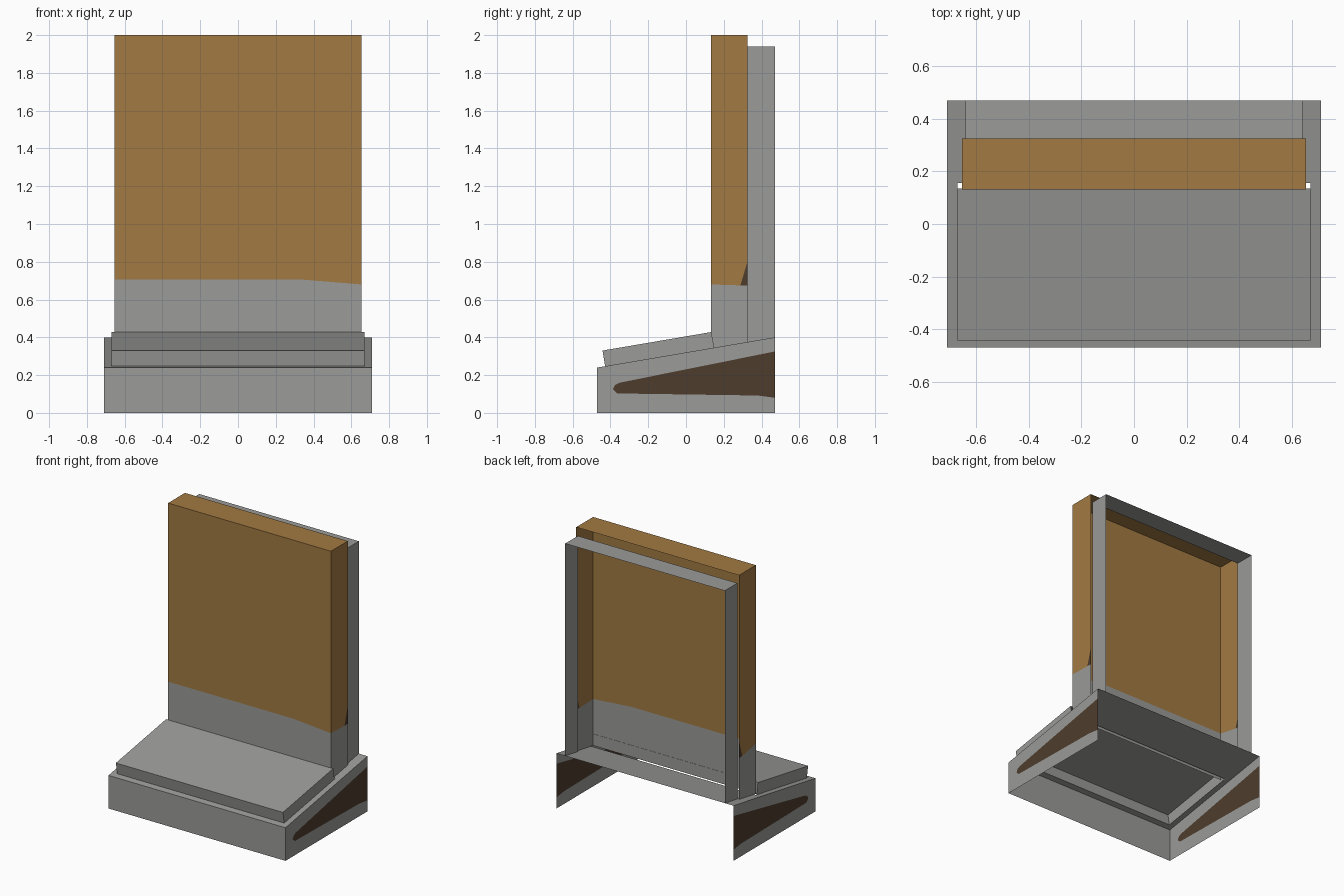
import bpy, bmesh
from mathutils import Vector

if "Cube" in bpy.data.objects:
    bpy.data.objects.remove(bpy.data.objects["Cube"])


def material(name, rgb):
    m = bpy.data.materials.new(name)
    m.diffuse_color = (*rgb, 1)
    m.use_nodes = True
    m.node_tree.nodes["Principled BSDF"].inputs["Base Color"].default_value = m.diffuse_color
    return m


MATS = [material("grey", (0.325, 0.325, 0.318)),
        material("tan_brown", (0.365, 0.195, 0.055)),
        material("dark_brown", (0.078, 0.046, 0.027))]
GREY, TAN, DARK = range(3)


def shell(name, faces, inside):
    """Open sheet shell; faces = [(points, material)], normals point away from inside."""
    bm = bmesh.new()
    for pts, mat in faces:
        f = bm.faces.new([bm.verts.new(p) for p in pts])
        f.material_index = mat
        f.normal_update()
        if f.normal.dot(f.calc_center_median() - Vector(inside)) < 0:
            f.normal_flip()
    bmesh.ops.remove_doubles(bm, verts=bm.verts, dist=1e-5)
    me = bpy.data.meshes.new(name)
    bm.to_mesh(me)
    bm.free()
    for m in MATS:
        me.materials.append(m)
    ob = bpy.data.objects.new(name, me)
    bpy.context.collection.objects.link(ob)
    return ob


def slope(y):  # height of the slanted base top
    return 0.24 + 0.16 * (y + 0.47) / 0.94


def side(x, pts):
    return [(x, y, z) for y, z in pts]


def on_top(x0, x1, y0, y1):
    return [(x, y, slope(y)) for x, y in ((x0, y0), (x1, y0), (x1, y1), (x0, y1))]


# Base: open at back and underneath, slanted top with an opening
W, Y, HX, H0, H1 = 0.71, 0.47, 0.67, -0.428, 0.155
faces = [([(-W, -Y, 0), (W, -Y, 0), (W, -Y, 0.24), (-W, -Y, 0.24)], GREY),
         (on_top(-HX, HX, -Y, H0), GREY), (on_top(-HX, HX, H1, Y), GREY)]
# dark wedge cut into each side
wedge = [(Y, 0.325), (-0.35, 0.16), (-0.375, 0.148), (-0.387, 0.125),
         (-0.365, 0.103), (0.38, 0.092), (Y, 0.08)]
for s in (-1, 1):
    faces += [(on_top(s * W, s * HX, -Y, Y), GREY),
              (side(s * W, wedge), DARK),
              (side(s * W, [(-Y, 0.125), (-Y, 0.24), (Y, 0.40)] + wedge[:4]), GREY),
              (side(s * W, [(-Y, 0.125)] + wedge[3:] + [(Y, 0), (-Y, 0)]), GREY)]
shell("base", faces, (0, 0, 0.1))

# Raised sloping tray on the base, open underneath and at the back
prof = [(H0, slope(H0)), (-0.442, 0.33), (0.134, 0.428), (0.149, slope(0.149))]
faces = [(side(s * HX, prof), GREY) for s in (-1, 1)]
for (ya, za), (yb, zb) in zip(prof[:2], prof[1:3]):
    faces.append(([(-HX, ya, za), (HX, ya, za), (HX, yb, zb), (-HX, yb, zb)], GREY))
shell("sloped_tray", faces, (0, -0.15, 0.32))

# Upright panel, open at the back, tan above a grey band
P, F, B = 0.653, 0.132, 0.325
zf, zb = slope(F), slope(B)
edge = [(P, F, 0.68), (0.35, F, 0.705), (-P, F, 0.705)]
faces = [([(-P, F, zf), (P, F, zf)] + edge, GREY),
         (edge + [(-P, F, 2), (P, F, 2)], TAN),
         ([(-P, F, 2), (P, F, 2), (P, B, 2), (-P, B, 2)], TAN)]
for s, h in ((1, 0.68), (-1, 0.705)):
    faces += [(side(s * P, [(F, zf), (B, zb), (B, 0.675), (0.288, 0.675), (F, h)]), GREY),
              (side(s * P, [(F, h), (0.288, 0.675), (B, 0.80), (B, 2), (F, 2)]), TAN),
              (side(s * P, [(0.288, 0.675), (B, 0.675), (B, 0.80)]), DARK)]
shell("upright_panel", faces, (0, 0.24, 1.1))

# Rear frame: top and two sides only
R, T = 0.64, 1.94
faces = [([(-R, B, T), (R, B, T), (R, Y, T), (-R, Y, T)], GREY)]
for s in (-1, 1):
    faces.append((side(s * R, [(B, zb), (Y, slope(Y)), (Y, T), (B, T)]), GREY))
shell("rear_frame", faces, (0, 0.4, 1.1))
